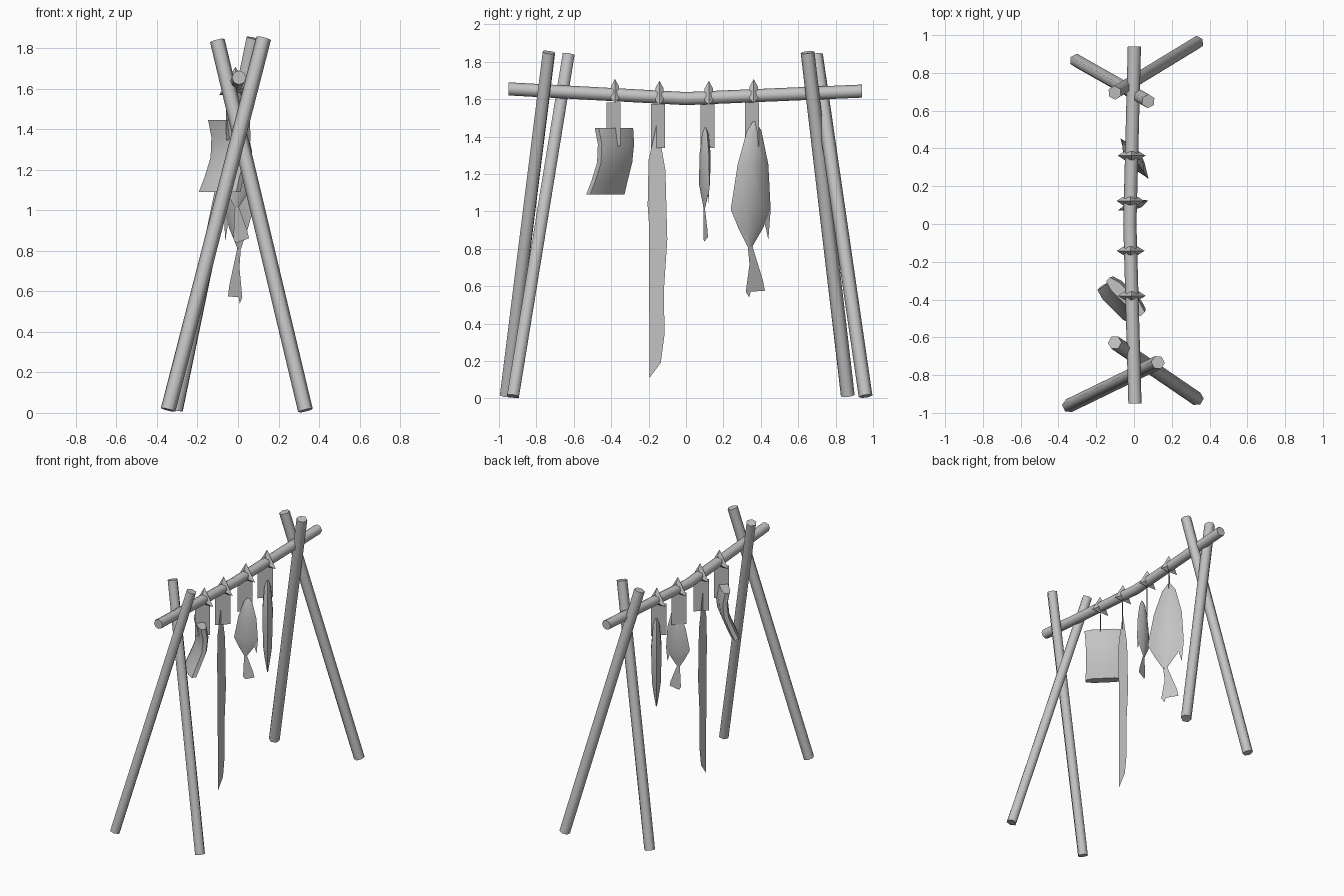
import bpy
import bmesh
from math import cos, sin, pi, radians
from mathutils import Vector

if "Cube" in bpy.data.objects:
    bpy.data.objects.remove(bpy.data.objects["Cube"], do_unlink=True)

grey = bpy.data.materials.new("plain_grey")
grey.use_nodes = True
grey.diffuse_color = (0.55, 0.55, 0.55, 1)
grey.node_tree.nodes["Principled BSDF"].inputs["Base Color"].default_value = grey.diffuse_color


def finish(name, bm, angle=0):
    bmesh.ops.recalc_face_normals(bm, faces=bm.faces)
    mesh = bpy.data.meshes.new(name)
    bm.to_mesh(mesh)
    bm.free()
    mesh.materials.append(grey)
    obj = bpy.data.objects.new(name, mesh)
    bpy.context.collection.objects.link(obj)
    if angle:
        bpy.ops.object.select_all(action='DESELECT')
        obj.select_set(True)
        bpy.context.view_layer.objects.active = obj
        bpy.ops.object.shade_smooth_by_angle(angle=radians(angle))
    return obj


def loft(name, rings, angle=0):
    """Skin a row of equal-sized rings and cap both ends."""
    bm = bmesh.new()
    loops = [[bm.verts.new(p) for p in ring] for ring in rings]
    for a, b in zip(loops, loops[1:]):
        for i in range(len(a)):
            j = (i + 1) % len(a)
            bm.faces.new((a[i], a[j], b[j], b[i]))
    bm.faces.new(loops[0])
    bm.faces.new(loops[-1])
    return finish(name, bm, angle)


def pole(name, points, radius=0.037, sides=6):
    pts = [Vector(p) for p in points]
    axis = (pts[-1] - pts[0]).normalized()
    side = axis.cross(Vector((0, 0.3, 1))).normalized()
    up = axis.cross(side)
    turns = [2 * pi * i / sides for i in range(sides)]
    return loft(name, [[p + radius * (side * cos(t) + up * sin(t)) for t in turns]
                       for p in pts], 65)


def plate(name, centre, along, outline, angle=0):
    """Flat upright sheet: outline is (distance along, height)."""
    bm = bmesh.new()
    c, e = Vector(centre), Vector(along).normalized()
    face = bm.faces.new([bm.verts.new(c + e * s + Vector((0, 0, z))) for s, z in outline])
    bmesh.ops.triangulate(bm, faces=[face])
    return finish(name, bm, angle)


# Crossed support poles
pole("front_right_pole", [(-0.345, -0.962, 0.015), (0.127, -0.733, 1.85)])
pole("front_left_pole", [(0.333, -0.925, 0.012), (-0.102, -0.628, 1.838)])
pole("back_left_pole", [(0.333, 0.96, 0.012), (-0.102, 0.695, 1.838)])
pole("back_right_pole", [(-0.305, 0.865, 0.015), (0.075, 0.65, 1.85)])

# Sagging crossbar
pole("crossbar", [(0.005, -0.95, 1.655), (-0.022, 0, 1.603), (0.002, 0.94, 1.643)], 0.035, 8)

# Triangular tie rings with a hanging strap below each
for n, y in enumerate((-0.38, -0.142, 0.122, 0.362), 1):
    x = -0.022 + 0.026 * abs(y)
    z = 1.608 + 0.04 * abs(y)
    rings = []
    for dy, r in ((-0.022, 0.045), (0, 0.085), (0.022, 0.045)):
        rings.append([(x + r * sin(2 * pi * k / 3), y + dy, z + r * cos(2 * pi * k / 3))
                      for k in range(3)])
    loft(f"tie_ring_{n}", rings)
    plate(f"strap_{n}", (-0.022, y - 0.008, z - 0.04), (1, 1, 0),
          [(-0.053, 0), (0.053, 0), (0.053, -0.235), (-0.053, -0.235)])

# Long dried strip
plate("long_strip", (-0.03, -0.15, 0), (0, 1, 0),
      [(-0.005, 1.475), (-0.05, 1.275), (-0.055, 1.03), (-0.015, 0.47), (-0.018, 0.3),
       (-0.045, 0.11), (0.015, 0.19), (0.035, 0.34), (0.032, 0.58), (0.05, 0.85),
       (0.04, 1.22)])

# Bent slab of meat
wide = Vector((1, -1, 0)).normalized()
thick = Vector((1, 1, 0)).normalized()
slab = []
for z, shift, half in ((1.445, 0, 0.13), (1.36, 0.015, 0.122), (1.26, 0.005, 0.118),
                       (1.16, -0.035, 0.122), (1.09, -0.065, 0.13)):
    c = Vector((-0.045, -0.385, z)) + thick * shift
    slab.append([c + wide * half * a + thick * 0.03 * b
                 for a, b in ((-1, -.5), (-.6, -1), (.6, -1), (1, -.5),
                              (1, .5), (.6, 1), (-.6, 1), (-1, .5))])
loft("meat_slab", slab, 50)


# Hanging fish: lofted body, flat forked tail and a side fin
def fish(name, top, along, size):
    e = Vector(along).normalized()
    n = e.cross(Vector((0, 0, 1)))
    top = Vector(top)
    rings = []
    for z, lo, hi, t in ((0, 0.01, 0.03, 0.004), (-0.05, -0.03, 0.065, 0.022),
                         (-0.23, -0.09, 0.11, 0.036), (-0.47, -0.135, 0.125, 0.03),
                         (-0.57, -0.085, 0.075, 0.018), (-0.67, -0.025, 0.004, 0.004)):
        mid, half = (lo + hi) / 2, (hi - lo) / 2
        rings.append([top + size * (e * (mid + half * a) + n * t * b + Vector((0, 0, z)))
                      for a, b in ((-1, 0), (-.4, 1), (.4, 1), (1, 0), (.4, -1), (-.4, -1))])
    loft(name + "_body", rings, 50)
    tail = [(-0.025, -0.66), (0.004, -0.66), (0.075, -0.85), (0.087, -0.905),
            (0.012, -0.86), (-0.015, -0.94), (-0.037, -0.91), (-0.012, -0.77)]
    fin = [(0.11, -0.35), (0.125, -0.47), (0.11, -0.63), (0.085, -0.54)]
    for part, shape in (("_tail", tail), ("_fin", fin)):
        plate(name + part, top, e, [(s * size, z * size) for s, z in shape])


fish("large_fish", (0, 0.35, 1.48), (-0.57, 0.82, 0), 1)
fish("small_fish", (0, 0.1, 1.45), (0.95, 0.31, 0), 0.65)
